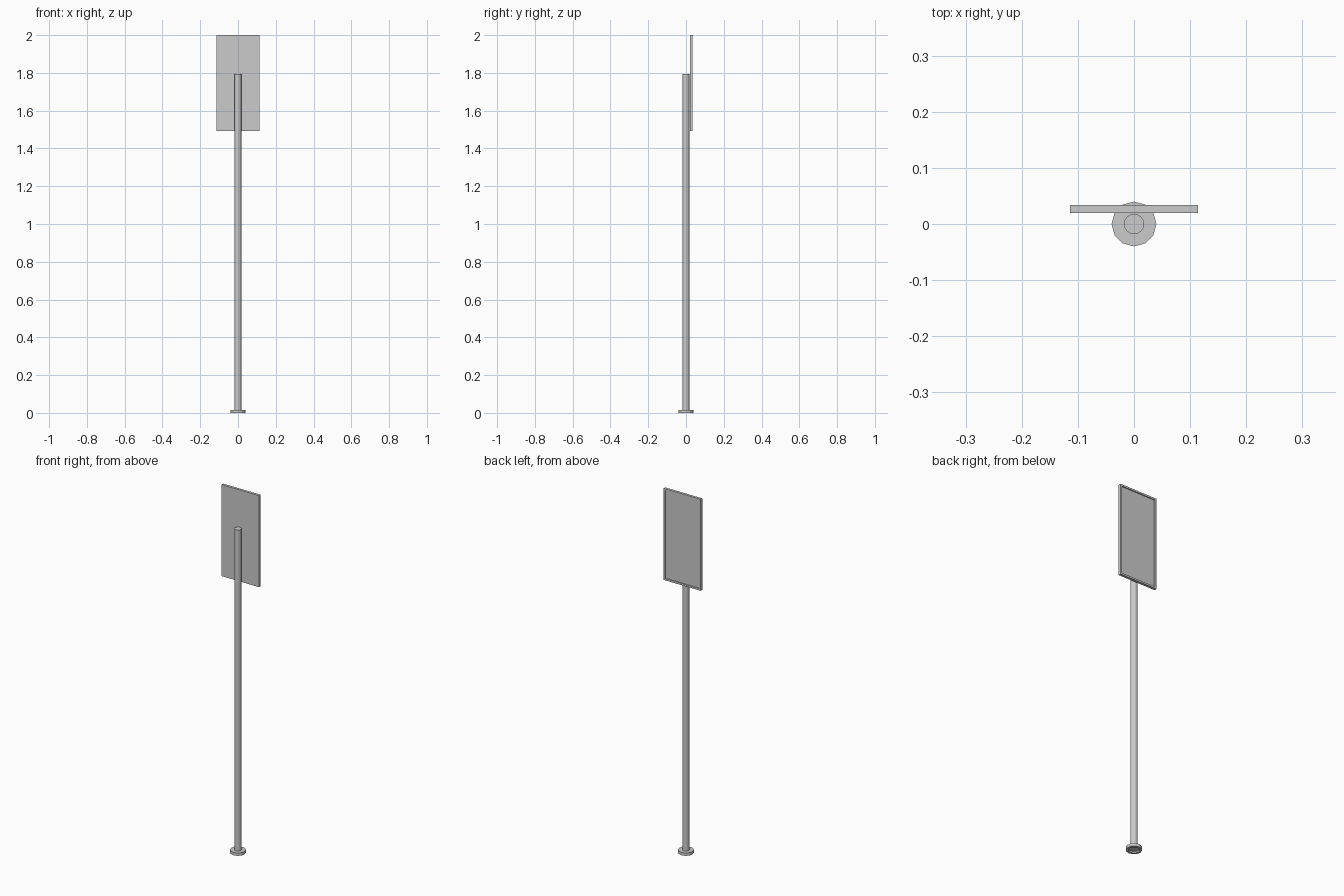
import bpy, bmesh
from mathutils import Matrix, Vector

if "Cube" in bpy.data.objects:
    bpy.data.objects.remove(bpy.data.objects["Cube"])


def finish(name, bm):
    bmesh.ops.recalc_face_normals(bm, faces=bm.faces)
    mesh = bpy.data.meshes.new(name)
    bm.to_mesh(mesh)
    bm.free()
    obj = bpy.data.objects.new(name, mesh)
    bpy.context.collection.objects.link(obj)
    return obj


def cylinder(bm, radius, z0, z1, sides):
    bmesh.ops.create_cone(bm, cap_ends=True, segments=sides, radius1=radius, radius2=radius,
                          depth=z1 - z0, matrix=Matrix.Translation((0, 0, (z0 + z1) / 2)))


def recess(bm, direction, border, depth):
    # inset the face pointing along direction and push it inwards
    bm.normal_update()
    d = Vector(direction)
    face = max(bm.faces, key=lambda f: f.normal.dot(d))
    bmesh.ops.inset_region(bm, faces=[face], thickness=border)
    r = bmesh.ops.extrude_face_region(bm, geom=[face])
    verts = [v for v in r["geom"] if isinstance(v, bmesh.types.BMVert)]
    bmesh.ops.translate(bm, verts=verts, vec=-d * depth)
    if face.is_valid:
        bmesh.ops.delete(bm, geom=[face], context='FACES_ONLY')


# base disc, hollow underneath
bm = bmesh.new()
cylinder(bm, 0.04, 0, 0.016, 12)
recess(bm, (0, 0, -1), 0.012, 0.008)
finish("base", bm)

# pole
bm = bmesh.new()
cylinder(bm, 0.018, 0.008, 1.795, 16)
pole = finish("pole", bm)
for p in pole.data.polygons:
    p.use_smooth = len(p.vertices) == 4
bpy.context.view_layer.objects.active = pole
pole.select_set(True)
bpy.ops.object.shade_smooth_by_angle()

# sign panel with a raised border on the back side
bm = bmesh.new()
size = Matrix.Diagonal((0.228, 0.014, 0.507, 1))
bmesh.ops.create_cube(bm, size=1, matrix=Matrix.Translation((0, 0.027, 1.7465)) @ size)
recess(bm, (0, 1, 0), 0.014, 0.005)
finish("sign_panel", bm)
